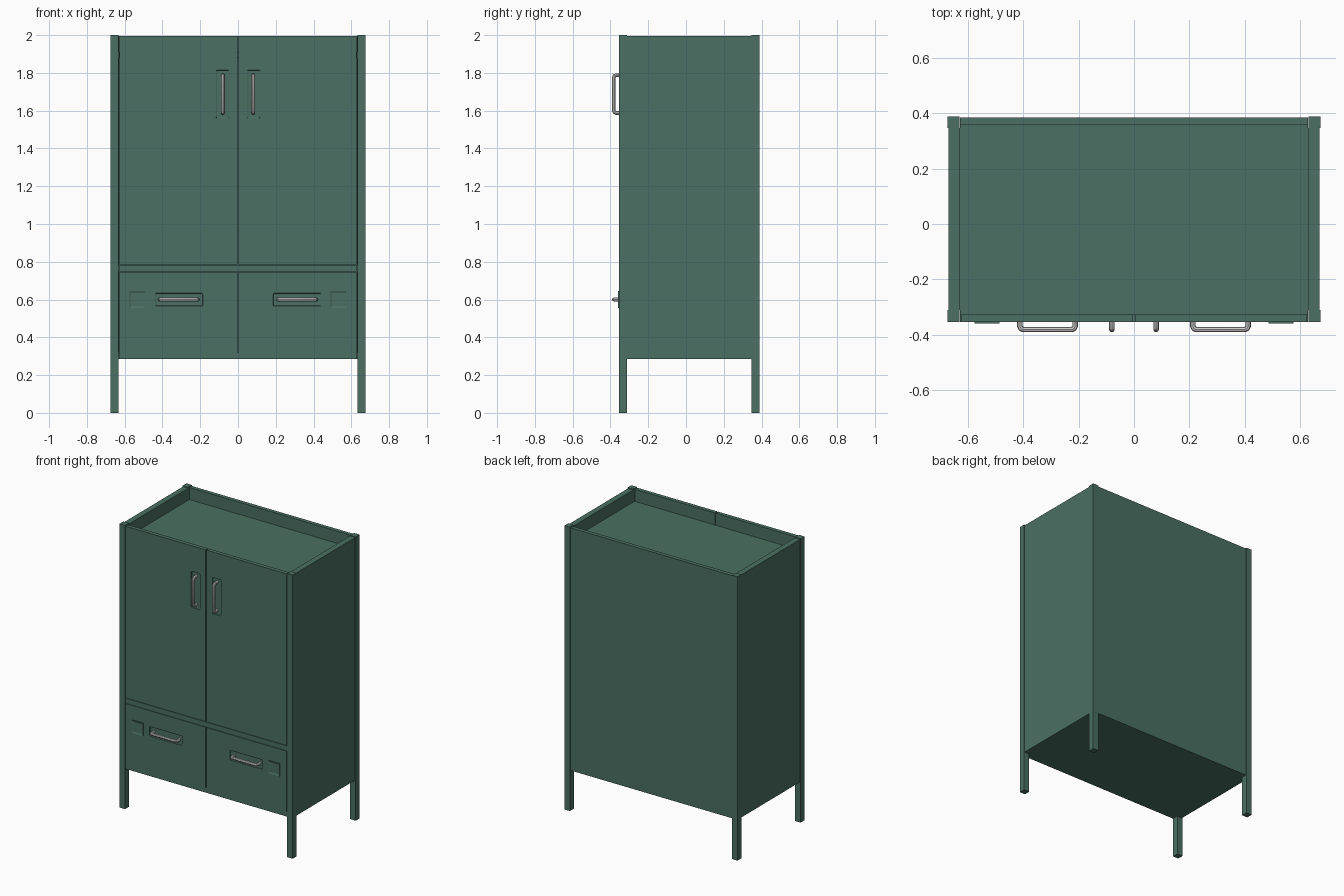
import bpy
import bmesh
from mathutils import Vector

cube = bpy.data.objects.get("Cube")
if cube:
    bpy.data.objects.remove(cube, do_unlink=True)


def make_material(name, color, roughness, metallic=0.0):
    mat = bpy.data.materials.new(name)
    mat.use_nodes = True
    mat.diffuse_color = color
    bsdf = mat.node_tree.nodes["Principled BSDF"]
    bsdf.inputs["Base Color"].default_value = color
    bsdf.inputs["Roughness"].default_value = roughness
    bsdf.inputs["Metallic"].default_value = metallic
    return mat


green = make_material("muted green paint", (0.069, 0.162, 0.122, 1), 0.6)
silver = make_material("light grey metal", (0.62, 0.62, 0.62, 1), 0.4)


def box(name, low, high, mat=green, inset=0, sink=0):
    """Box between two corners; its front face may carry a sunken inset."""
    low, high = Vector(low), Vector(high)
    bm = bmesh.new()
    bmesh.ops.create_cube(bm, size=1)
    for v in bm.verts:
        v.co = (low + high) / 2 + v.co * (high - low)
    if inset:
        bm.normal_update()
        front = min(bm.faces, key=lambda f: f.calc_center_median().y)
        bmesh.ops.inset_region(bm, faces=[front], thickness=inset)
        bmesh.ops.translate(bm, verts=front.verts, vec=(0, sink, 0))
    mesh = bpy.data.meshes.new(name)
    bm.to_mesh(mesh)
    bm.free()
    obj = bpy.data.objects.new(name, mesh)
    bpy.context.collection.objects.link(obj)
    mesh.materials.append(mat)
    return obj


def cut_recess(target, center, width, height):
    """Shallow rectangular recess with softened corners in a front panel."""
    x, z = center
    cutter = box("recess_cutter", (x - width / 2, FRONT - 0.02, z - height / 2),
                 (x + width / 2, FRONT + 0.008, z + height / 2))
    cutter.hide_render = True
    bevel = cutter.modifiers.new("corners", "BEVEL")
    bevel.width = 0.006
    bevel.segments = 2
    cut = target.modifiers.new("recess", "BOOLEAN")
    cut.operation = "DIFFERENCE"
    cut.solver = "EXACT"
    cut.object = cutter
    bpy.context.view_layer.objects.active = target
    bpy.ops.object.modifier_apply(modifier=cut.name)
    bpy.data.objects.remove(cutter, do_unlink=True)


def handle(name, center, direction, length):
    """Round-bar pull with rounded corners, standing out from the front."""
    direction = Vector(direction)
    middle = Vector((center[0], 0, center[1]))
    half, r, out = length / 2 - BAR, 0.012, FRONT - 0.027
    profile = [(-half, FRONT + 0.012), (-half, out + r), (-half + r * 0.3, out + r * 0.3),
               (-half + r, out)]
    profile += [(-t, y) for t, y in reversed(profile)]
    curve = bpy.data.curves.new(name, "CURVE")
    curve.dimensions = "3D"
    curve.bevel_depth = BAR
    curve.bevel_resolution = 2
    curve.use_fill_caps = True
    spline = curve.splines.new("POLY")
    spline.points.add(len(profile) - 1)
    for point, (t, y) in zip(spline.points, profile):
        point.co = (*(middle + direction * t + Vector((0, y, 0))), 1)
    curve.materials.append(silver)
    obj = bpy.data.objects.new(name, curve)
    bpy.context.collection.objects.link(obj)
    bpy.ops.object.select_all(action="DESELECT")
    obj.select_set(True)
    bpy.context.view_layer.objects.active = obj
    bpy.ops.object.convert(target="MESH")
    bpy.ops.object.shade_smooth_by_angle()


# Main dimensions
FRONT, BACK = -0.355, 0.39
SIDE, INNER = 0.675, 0.63
POST, TOP, BASE = 0.043, 1.995, 0.285
GAP, BAR, THICK = 0.003, 0.01, 0.028

# Carcass: back, floor and the sunken top
box("back_panel", (-INNER, BACK - 0.032, BASE), (INNER, BACK - 0.004, TOP))
box("bottom_panel", (-INNER, FRONT + THICK, BASE), (INNER, BACK - 0.032, BASE + 0.035))
box("top_panel", (-INNER, FRONT + THICK, 1.88), (INNER, BACK - 0.032, 1.91))

# Front rails
box("middle_rail", (-INNER, FRONT, 0.748), (INNER, FRONT + THICK, 0.783))
box("bottom_rail", (-INNER, FRONT, BASE), (INNER, FRONT + THICK, 0.32))


def span(side, a, b):
    return sorted((side * a, side * b))


for side, word in ((1, "left"), (-1, "right")):
    # Corner posts and side panel
    x0, x1 = span(side, SIDE - POST, SIDE)
    box(word + "_front_post", (x0, FRONT, 0), (x1, FRONT + POST, 2))
    box(word + "_back_post", (x0, BACK - POST, 0), (x1, BACK, 2))
    x0, x1 = span(side, INNER, SIDE - 0.004)
    box(word + "_side_panel", (x0, FRONT + POST, BASE), (x1, BACK - POST, TOP))

    # Door with recessed vertical pull
    x0, x1 = span(side, GAP, INNER - GAP)
    door = box(word + "_door", (x0, FRONT, 0.783 + GAP), (x1, FRONT + THICK, TOP))
    cut_recess(door, (side * 0.083, 1.688), 0.068, 0.255)
    handle(word + "_door_handle", (side * 0.08, 1.688), (0, 0, 1), 0.22)

    # Drawer with recessed horizontal pull
    drawer = box(word + "_drawer", (x0, FRONT, 0.32), (x1, FRONT + THICK, 0.748 - GAP))
    cut_recess(drawer, (side * 0.313, 0.6), 0.255, 0.068)
    handle(word + "_drawer_handle", (side * 0.313, 0.6), (1, 0, 0), 0.22)

    # Small square label frame beside the drawer pull
    x0, x1 = span(side, 0.487, 0.577)
    box(word + "_label_frame", (x0, FRONT - 0.005, 0.555), (x1, FRONT + 0.002, 0.645),
        inset=0.014, sink=0.004)
